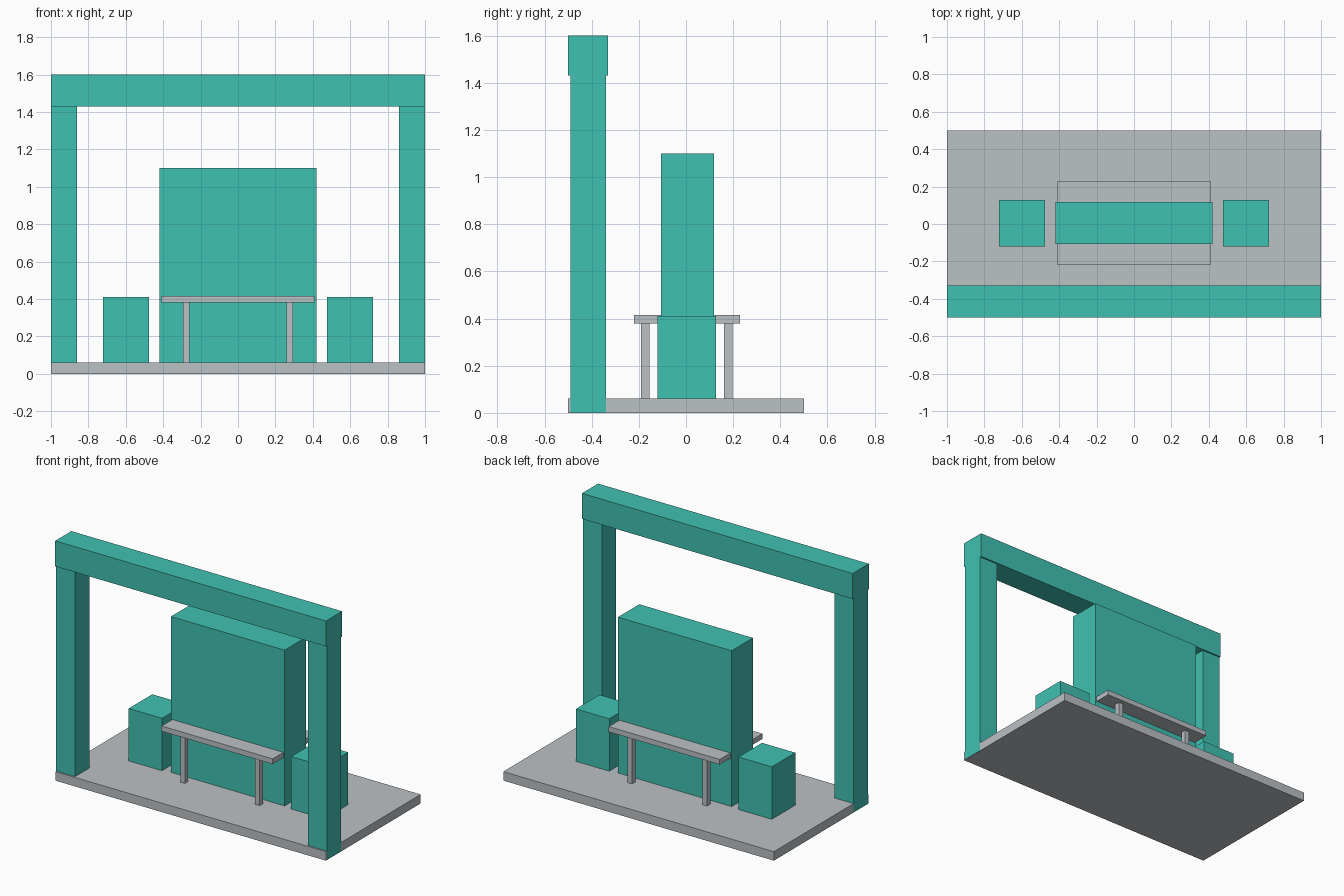
import bpy
import bmesh
from mathutils import Vector

cube = bpy.data.objects.get("Cube")
if cube:
    bpy.data.objects.remove(cube, do_unlink=True)


def make_material(name, rgb):
    mat = bpy.data.materials.new(name)
    mat.use_nodes = True
    colour = (*rgb, 1.0)
    mat.diffuse_color = colour
    mat.node_tree.nodes["Principled BSDF"].inputs["Base Color"].default_value = colour
    return mat


teal = make_material("teal", (0.051, 0.533, 0.445))
grey = make_material("light_grey", (0.50, 0.533, 0.56))


def box(name, mat, low, high):
    """Flat-sided box spanning two opposite corners."""
    low, high = Vector(low), Vector(high)
    bm = bmesh.new()
    bmesh.ops.create_cube(bm, size=1.0)
    bmesh.ops.scale(bm, vec=high - low, verts=bm.verts)
    bmesh.ops.translate(bm, vec=(low + high) / 2, verts=bm.verts)
    mesh = bpy.data.meshes.new(name)
    bm.to_mesh(mesh)
    bm.free()
    mesh.materials.append(mat)
    obj = bpy.data.objects.new(name, mesh)
    bpy.context.collection.objects.link(obj)
    return obj


def box_pair(name, mat, low, high):
    """Box on the +x side and its mirror image on the -x side."""
    box("left_" + name, mat, low, high)
    box("right_" + name, mat, (-high[0], low[1], low[2]), (-low[0], high[1], high[2]))


FLOOR = 0.06
INSET = 0.001   # keeps overlapping faces from coinciding

# Ground slab
box("base_slab", grey, (-1 + INSET, -0.5, 0), (1 - INSET, 0.5, FLOOR))

# Gateway: two posts carrying a beam
box_pair("gate_post", teal, (0.86, -0.49, INSET), (1, -0.34, 1.43))
box("gate_beam", teal, (-1, -0.5, 1.43), (1, -0.33, 1.6))

# Central upright panel and the two blocks beside it
box("centre_panel", teal, (-0.42, -0.107, INSET), (0.42, 0.118, 1.1))
box_pair("side_block", teal, (0.477, -0.12, INSET), (0.723, 0.128, 0.41))

# Table running through the panel, with four legs
box("table_top", grey, (-0.41, -0.22, 0.38), (0.41, 0.23, 0.415))
for side, y in (("front", -0.172), ("back", 0.18)):
    box_pair(side + "_table_leg", grey, (0.26, y - 0.018, FLOOR), (0.293, y + 0.018, 0.38))
